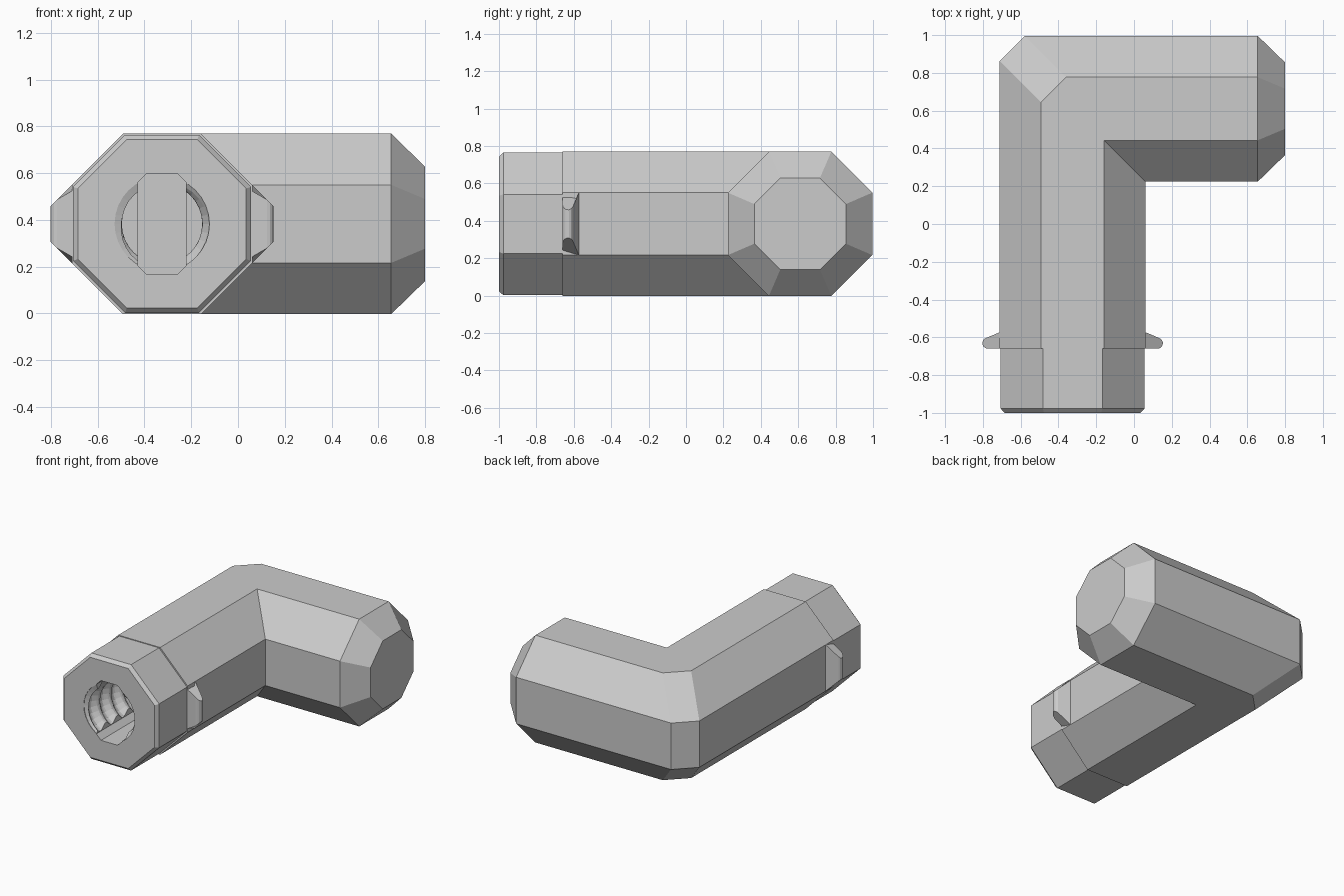
import bpy, bmesh, math

if "Cube" in bpy.data.objects:
    bpy.data.objects.remove(bpy.data.objects["Cube"])

CX, CY, CZ = -0.325, 0.61, 0.383      # leg axis x, arm axis y, common height
HALF, FLAT = 0.386, 0.167             # octagon half width and half flat length

grey = bpy.data.materials.new("plain grey")
grey.diffuse_color = (0.6, 0.6, 0.6, 1)
grey.use_nodes = True
grey.node_tree.nodes["Principled BSDF"].inputs["Base Color"].default_value = grey.diffuse_color


def octagon(h, f):
    return [(h, f), (f, h), (-f, h), (-h, f), (-h, -f), (-f, -h), (f, -h), (h, -f)]


def leg_ring(y, h=HALF, f=FLAT):
    return [(CX - u, y, CZ + v) for u, v in octagon(h, f)]


def arm_ring(x, h=HALF, f=FLAT):
    return [(x, CY + u, CZ + v) for u, v in octagon(h, f)]


def loft(name, rings):
    """Skin a list of equal rings and cap both ends."""
    bm = bmesh.new()
    rows = [[bm.verts.new(p) for p in r] for r in rings]
    n = len(rows[0])
    for a, b in zip(rows, rows[1:]):
        for i in range(n):
            j = (i + 1) % n
            bm.faces.new((a[i], a[j], b[j], b[i]))
    bm.faces.new(rows[0])
    bm.faces.new(rows[-1])
    bmesh.ops.remove_doubles(bm, verts=bm.verts, dist=1e-5)
    bmesh.ops.recalc_face_normals(bm, faces=bm.faces)
    me = bpy.data.meshes.new(name)
    bm.to_mesh(me)
    bm.free()
    me.materials.append(grey)
    ob = bpy.data.objects.new(name, me)
    bpy.context.collection.objects.link(ob)
    return ob


# Elbow body: nozzle, leg, chamfered outer corner with mitred inner corner, arm
CH = 0.133
corner_a = [(CX - u, CY + u - (CH if u > 0 else 0), CZ + v) for u, v in octagon(HALF, FLAT)]
corner_b = [(CX - u + (CH if u > 0 else 0), CY + u, CZ + v) for u, v in octagon(HALF, FLAT)]
body = loft("elbow_body", [
    leg_ring(-1.0, 0.36, 0.151), leg_ring(-0.977, 0.381, 0.158),
    leg_ring(-0.66, 0.381, 0.158), leg_ring(-0.66),
    corner_a, corner_b, arm_ring(0.655), arm_ring(0.8, 0.245, 0.106)])

# Side lugs: rounded profile whose height follows the octagon diagonals
profile = [(0.34, -0.66), (0.45, -0.66)]
for k in range(7):
    a = -math.pi / 2 + math.radians(150) * k / 6
    profile.append((0.449 + 0.029 * math.cos(a), -0.631 + 0.029 * math.sin(a)))
profile += [(0.386, -0.573), (0.34, -0.573)]
for side, name in ((-1, "left_lug"), (1, "right_lug")):
    loft(name, [[(CX + side * d, y, CZ + s * min(FLAT, HALF + FLAT - d))
                 for d, y in profile] for s in (-1, 1)])

# Threaded bore cutter: radius follows a helix
SEG, ROWS, START, DEPTH, PITCH = 32, 48, -1.02, 0.56, 0.13
rings = []
for r in range(ROWS + 1):
    y = START + DEPTH * r / ROWS
    ring = []
    for s in range(SEG):
        t = s / SEG
        wave = abs(((y + 1) / PITCH + t) % 1 * 2 - 1)
        rad = 0.203 if y < -0.985 else 0.172 + 0.031 * min(1, max(0, wave * 1.6 - 0.3))
        a = 2 * math.pi * t
        ring.append((CX + rad * math.cos(a), y, CZ + rad * math.sin(a)))
    rings.append(ring)
bore = loft("bore_cutter", rings)

# Key slot cutter: upright slot with clipped corners
slot_shape = [(0.103, 0.178), (0.066, 0.215), (-0.066, 0.215), (-0.103, 0.178),
              (-0.103, -0.178), (-0.066, -0.215), (0.066, -0.215), (0.103, -0.178)]
slot = loft("slot_cutter", [[(CX + u, y, CZ + v) for u, v in slot_shape]
                            for y in (-1.03, -0.45)])

for cutter in (bore, slot):
    cutter.hide_render = True
    cutter.hide_viewport = True
    mod = body.modifiers.new(cutter.name, 'BOOLEAN')
    mod.operation = 'DIFFERENCE'
    mod.solver = 'EXACT'
    mod.object = cutter
